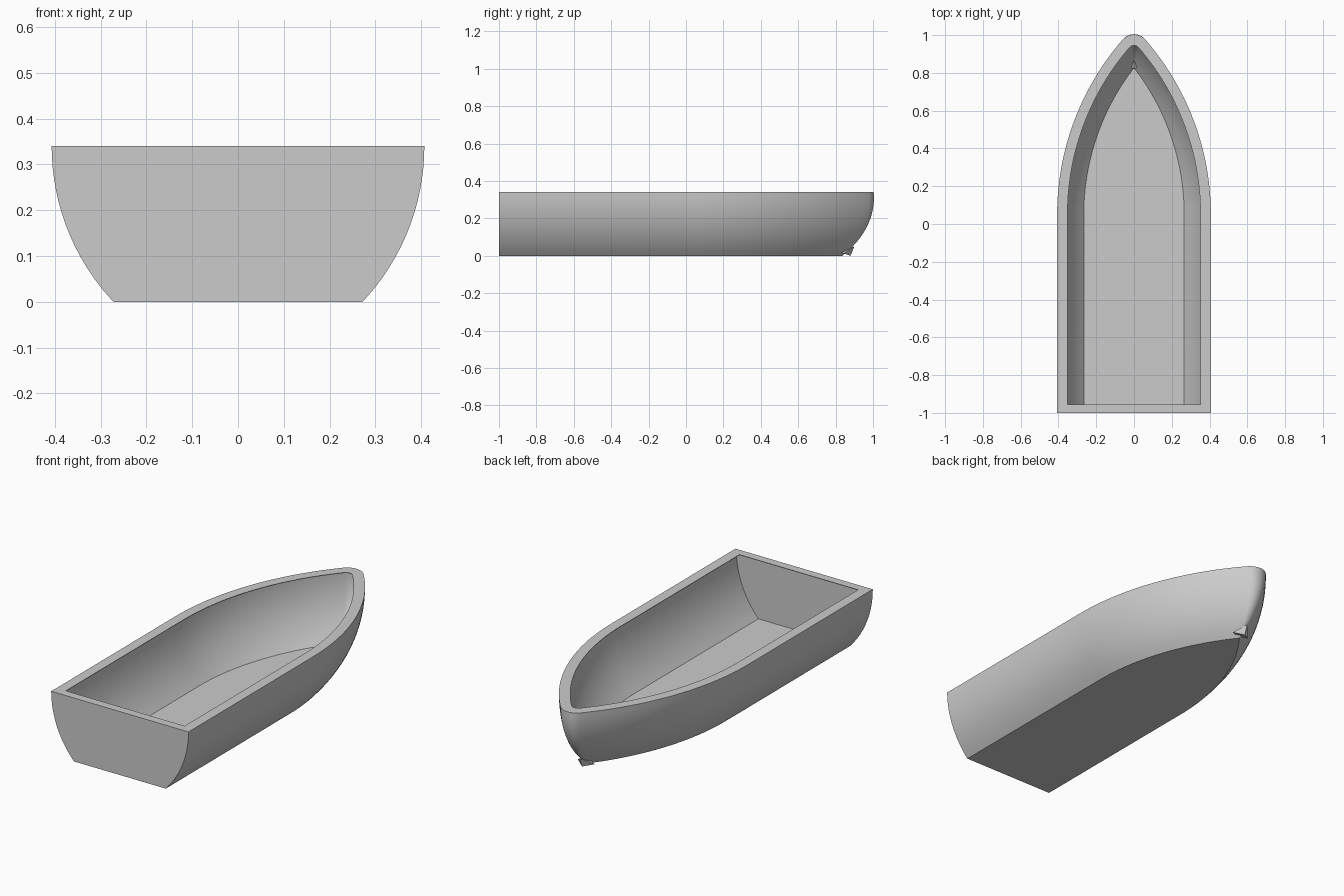
import bpy, bmesh, math

if "Cube" in bpy.data.objects:
    bpy.data.objects.remove(bpy.data.objects["Cube"])

TOP, WIDTH = 0.34, 0.407      # gunwale height and half beam
SKIN = 0.011                  # planking thickness
CENTRE, Y0 = 1.003, 0.05      # centre of the bow arcs
ARC, NOSE = 28, 6             # segments per bow arc and nose fillet
LEVELS = 14

grey = bpy.data.materials.new("hull_grey")
grey.use_nodes = True
grey.diffuse_color = (0.6, 0.6, 0.6, 1)
grey.node_tree.nodes["Principled BSDF"].inputs["Base Color"].default_value = (0.6, 0.6, 0.6, 1)


def outline(w, nose, z, stern):
    """Boat plan at one height: straight sides, arched bow, rounded nose."""
    radius = CENTRE + w
    nose_y = Y0 + math.sqrt((radius - nose) ** 2 - CENTRE ** 2)
    end = math.atan2(nose_y - Y0, CENTRE)
    half = [(w, stern)]
    for i in range(ARC + 1):
        a = end * i / ARC
        half.append((radius * math.cos(a) - CENTRE, Y0 + radius * math.sin(a)))
    for i in range(1, NOSE):
        a = end + (math.pi / 2 - end) * i / NOSE
        half.append((nose * math.cos(a), nose_y + nose * math.sin(a)))
    tip = [(0, nose_y + nose)]
    mirrored = [(-x, y) for x, y in reversed(half)]
    return [(x, y, z) for x, y in half + tip + mirrored]


def skin_ring(z, inset, stern):
    """One level of the curved side, moved inward by the inset."""
    w = WIDTH - 0.496 + math.sqrt(0.496 ** 2 - (TOP - z) ** 2)
    nose = 0.002 + 0.078 * (z / TOP) ** 0.75
    return outline(w - inset, max(nose - inset, 0.002), z, stern)


def finish(name, bm):
    bmesh.ops.recalc_face_normals(bm, faces=bm.faces)
    mesh = bpy.data.meshes.new(name)
    bm.to_mesh(mesh)
    bm.free()
    mesh.materials.append(grey)
    obj = bpy.data.objects.new(name, mesh)
    bpy.context.collection.objects.link(obj)
    return obj


# Hull rings: outer skin upwards, flat gunwale lip, inner skin down to the floor
FLOOR, LIP = 0.005, 0.003
rings = [skin_ring(TOP * i / LEVELS, 0, -1) for i in range(LEVELS + 1)]
for z in (TOP, TOP - LIP):
    rings.append(outline(0.352, 0.032, z, -0.955))
for i in range(LEVELS + 1):
    z = TOP - LIP + (FLOOR - TOP + LIP) * i / LEVELS
    rings.append(skin_ring(z, SKIN, -0.992))

bm = bmesh.new()
loops = [[bm.verts.new(p) for p in ring] for ring in rings]
for low, high in zip(loops, loops[1:]):
    for i in range(len(low)):
        j = (i + 1) % len(low)
        bm.faces.new((low[i], low[j], high[j], high[i]))
bm.faces.new(loops[0])
bm.faces.new(loops[-1])
hull = finish("hull", bm)
bpy.context.view_layer.objects.active = hull
hull.select_set(True)
bpy.ops.object.shade_smooth_by_angle(angle=math.radians(25))

# Small pointed forefoot under the bow
bm = bmesh.new()
for p in [(0.05, 0.845, 0.012), (-0.05, 0.845, 0.012), (0, 0.9, 0.05),
          (0, 0.82, 0.02), (0, 0.88, 0)]:
    bm.verts.new(p)
bmesh.ops.convex_hull(bm, input=bm.verts)
finish("forefoot", bm)
